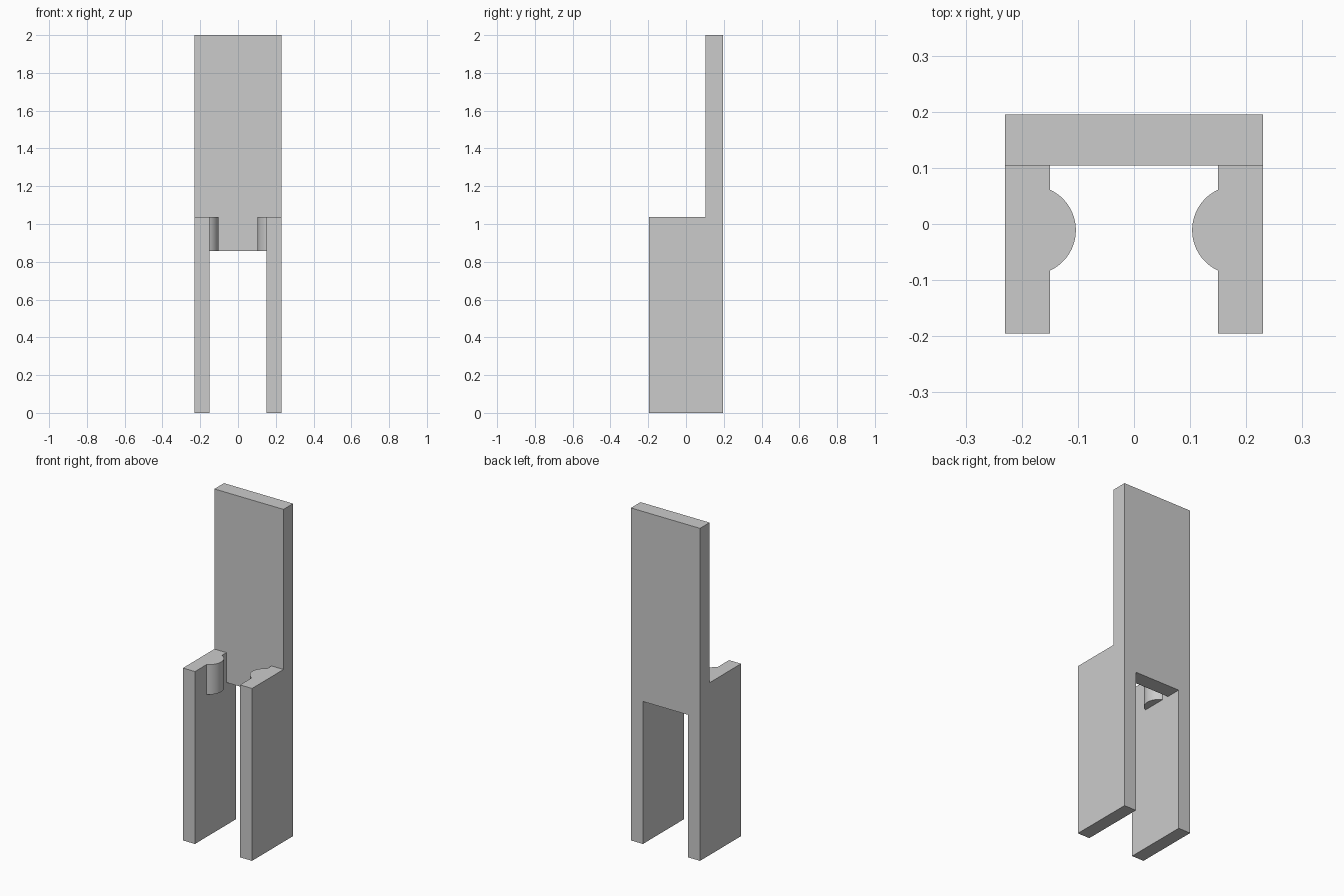
import bpy, bmesh, math
from mathutils import Vector

if "Cube" in bpy.data.objects:
    bpy.data.objects.remove(bpy.data.objects["Cube"])

W, IN = 0.23, 0.15            # outer / inner half width
FRONT, BACK, JOIN = -0.195, 0.195, 0.104
SEAT_LOW, SEAT_TOP, TOP = 0.857, 1.037, 2.0


def prism(name, points, sweep):
    """Closed profile swept along a vector into a solid."""
    bm = bmesh.new()
    face = bm.faces.new([bm.verts.new(p) for p in points])
    new = bmesh.ops.extrude_face_region(bm, geom=[face], use_keep_orig=True)["geom"]
    verts = [v for v in new if isinstance(v, bmesh.types.BMVert)]
    bmesh.ops.translate(bm, verts=verts, vec=Vector(sweep))
    bmesh.ops.recalc_face_normals(bm, faces=bm.faces)
    mesh = bpy.data.meshes.new(name)
    bm.to_mesh(mesh)
    bm.free()
    obj = bpy.data.objects.new(name, mesh)
    bpy.context.collection.objects.link(obj)
    return obj


def union(target, part):
    """Merge a part into the target so no inner walls remain."""
    mod = target.modifiers.new("Union", "BOOLEAN")
    mod.operation, mod.solver, mod.object = "UNION", "EXACT", part
    bpy.context.view_layer.objects.active = target
    bpy.ops.object.modifier_apply(modifier=mod.name)
    bpy.data.objects.remove(part)


# Backrest with the two rear legs, an upside-down U
outline = [(-W, 0), (-IN, 0), (-IN, SEAT_LOW), (IN, SEAT_LOW),
           (IN, 0), (W, 0), (W, TOP), (-W, TOP)]
chair = prism("chair_frame", [(x, JOIN, z) for x, z in outline], (0, BACK - JOIN, 0))

# Rounded bump profile: arc bulging inward from the side panel
R, CX, CY = 0.0794, 0.183, -0.011
half = math.acos((CX - IN) / R)
N = 24
arc = [(CX - R * math.cos(a), CY + R * math.sin(a))
       for a in (-half + 2 * half * i / N for i in range(N + 1))]
bump = arc + [(0.19, arc[-1][1]), (0.19, arc[0][1])]

for s in (-1, 1):
    # Side panel
    side = [(IN, FRONT), (W, FRONT), (W, JOIN), (IN, JOIN)]
    panel = prism("side_panel", [(s * x, y, 0) for x, y in side], (0, 0, SEAT_TOP))
    # Bump at the top of the panel
    knob = prism("side_bump", [(s * x, y, SEAT_LOW) for x, y in bump],
                 (0, 0, SEAT_TOP - SEAT_LOW))
    union(panel, knob)
    union(chair, panel)

# Smooth the bumps, keep the corners sharp
bpy.ops.object.select_all(action="DESELECT")
chair.select_set(True)
bpy.context.view_layer.objects.active = chair
bpy.ops.object.shade_smooth_by_angle(angle=math.radians(30))
